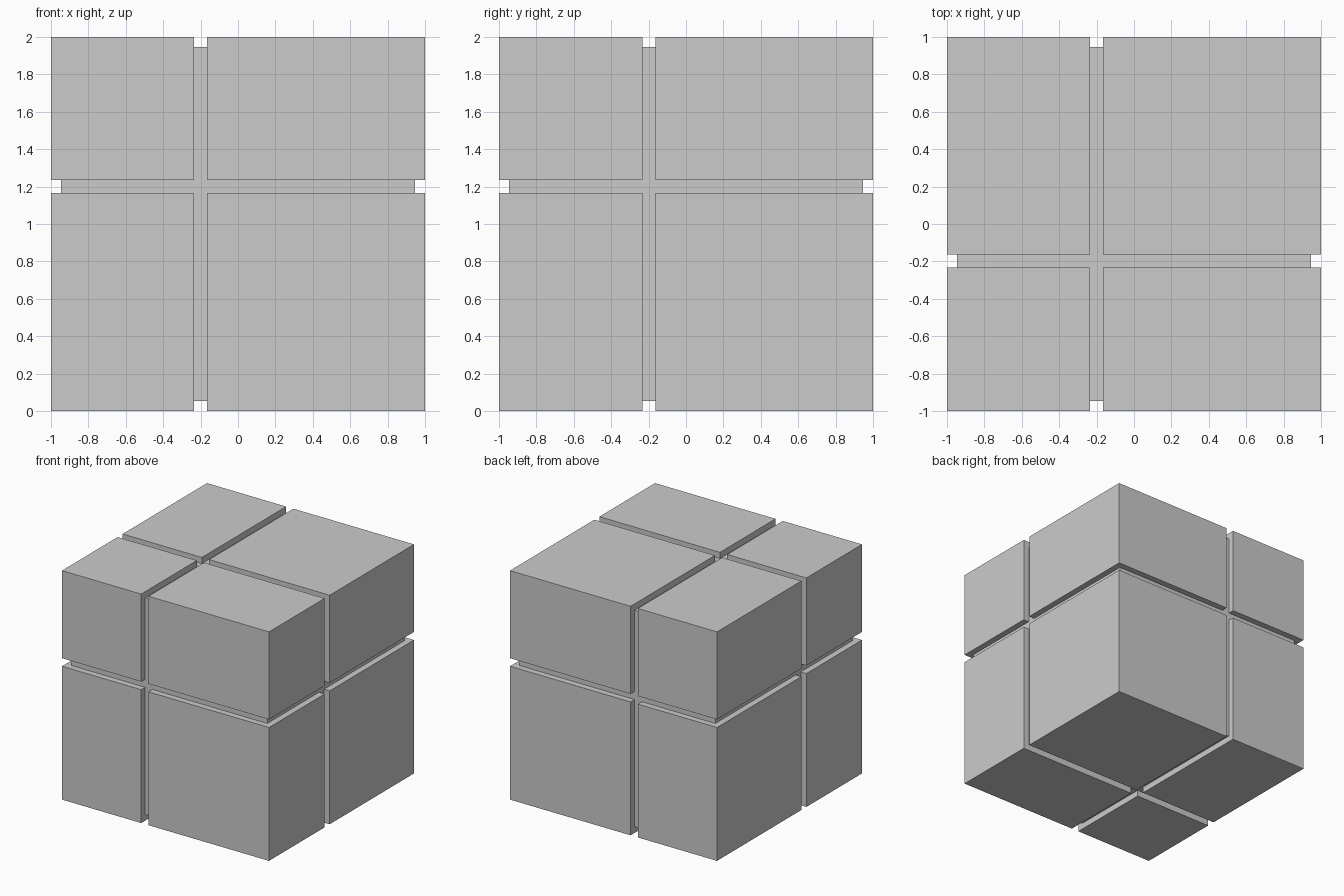
import bpy
from itertools import product
from mathutils import Vector

if "Cube" in bpy.data.objects:
    bpy.data.objects.remove(bpy.data.objects["Cube"])


def box(name, lo, hi):
    lo, hi = Vector(lo), Vector(hi)
    bpy.ops.mesh.primitive_cube_add(size=1, location=(lo + hi) / 2)
    ob = bpy.context.object
    ob.name = name
    ob.scale = hi - lo
    bpy.ops.object.transform_apply(location=False, rotation=False, scale=True)
    return ob


GAP = 0.035     # half the groove width
DEPTH = 0.054   # groove depth


def spans(lo, cut, hi):
    return [(lo, cut - GAP), (cut + GAP, hi)]


# Inner core seen at the bottom of the grooves
c = 1 - DEPTH
box("core", (-c, -c, DEPTH), (c, c, 2 - DEPTH))

# Eight unequal blocks, split off-centre on each axis
xs = zip(("left", "right"), spans(-1, -0.2, 1))
ys = zip(("front", "back"), spans(-1, -0.198, 1))
zs = zip(("lower", "upper"), spans(0, 1.2, 2))
for (nx, x), (ny, y), (nz, z) in product(xs, ys, zs):
    box(f"block_{nz}_{ny}_{nx}", (x[0], y[0], z[0]), (x[1], y[1], z[1]))
